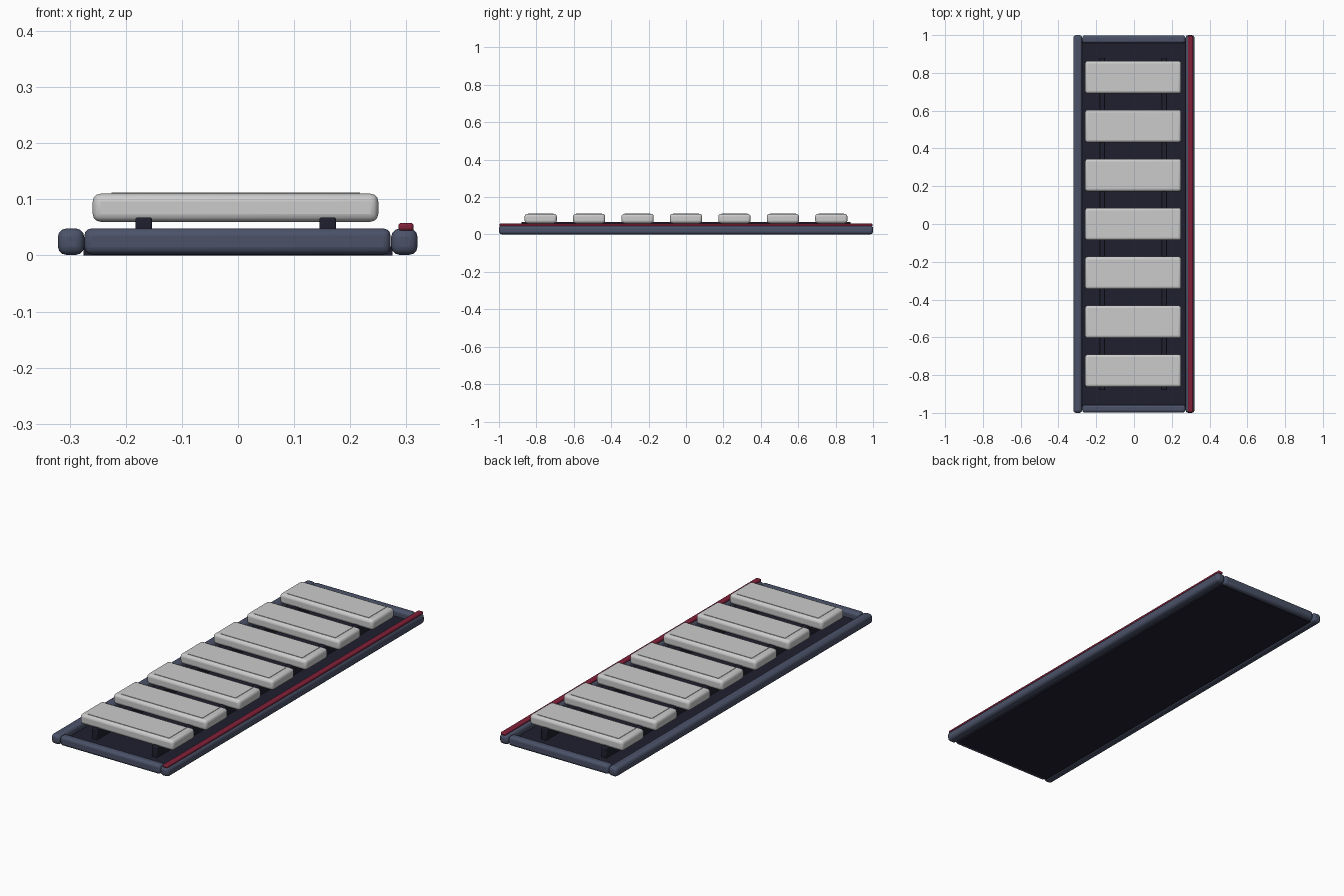
import bpy

if "Cube" in bpy.data.objects:
    bpy.data.objects.remove(bpy.data.objects["Cube"])

def material(name, color):
    m = bpy.data.materials.new(name)
    m.diffuse_color = (*color, 1)
    m.use_nodes = True
    m.node_tree.nodes["Principled BSDF"].inputs["Base Color"].default_value = m.diffuse_color
    return m

NAVY = material("dark_navy", (0.014, 0.014, 0.028))
SLATE = material("slate_blue", (0.07, 0.085, 0.14))
RED = material("deep_red", (0.22, 0.015, 0.04))

def box(name, x, y, z, mat=None, bevel=0.0, segments=3):
    """Rounded box from (min, max) ranges on each axis."""
    bpy.ops.mesh.primitive_cube_add(size=1, location=[(a + b) / 2 for a, b in (x, y, z)])
    ob = bpy.context.object
    ob.name = name
    ob.scale = [b - a for a, b in (x, y, z)]
    bpy.ops.object.transform_apply(location=False, rotation=False, scale=True)
    if mat:
        ob.data.materials.append(mat)
    if bevel:
        mod = ob.modifiers.new("bevel", 'BEVEL')
        mod.width = bevel
        mod.segments = segments
        bpy.ops.object.shade_smooth_by_angle(angle=0.7)
    return ob

# Floor panel
box("base_panel", (-0.275, 0.275), (-0.975, 0.975), (0, 0.016), NAVY)

# Frame: long side rails and short end rails
for side, x in (("left", (-0.321, -0.274)), ("right", (0.273, 0.320))):
    box(f"{side}_side_rail", x, (-1, 1), (0.001, 0.048), SLATE, 0.015)
for end, s in (("front", -1), ("back", 1)):
    box(f"{end}_end_rail", (-0.274, 0.272), sorted((s * 0.957, s * 0.998)),
        (0.002, 0.048), SLATE, 0.013)

# Red trim along the right rail
box("red_trim", (0.286, 0.313), (-0.997, 0.997), (0.044, 0.058), RED, 0.005)

# Runners that carry the slats
for side, x in (("left", -0.168), ("right", 0.160)):
    box(f"{side}_runner", (x - 0.015, x + 0.015), (-0.88, 0.88), (0.012, 0.068), NAVY, 0.004, 2)

# Seven slats, each with a thin raised top panel
for i in range(7):
    y = (i - 3) * 0.259
    box(f"slat_{i + 1}", (-0.259, 0.250), (y - 0.086, y + 0.086), (0.060, 0.110), None, 0.014)
    box(f"slat_panel_{i + 1}", (-0.225, 0.217), (y - 0.069, y + 0.069), (0.100, 0.112))
